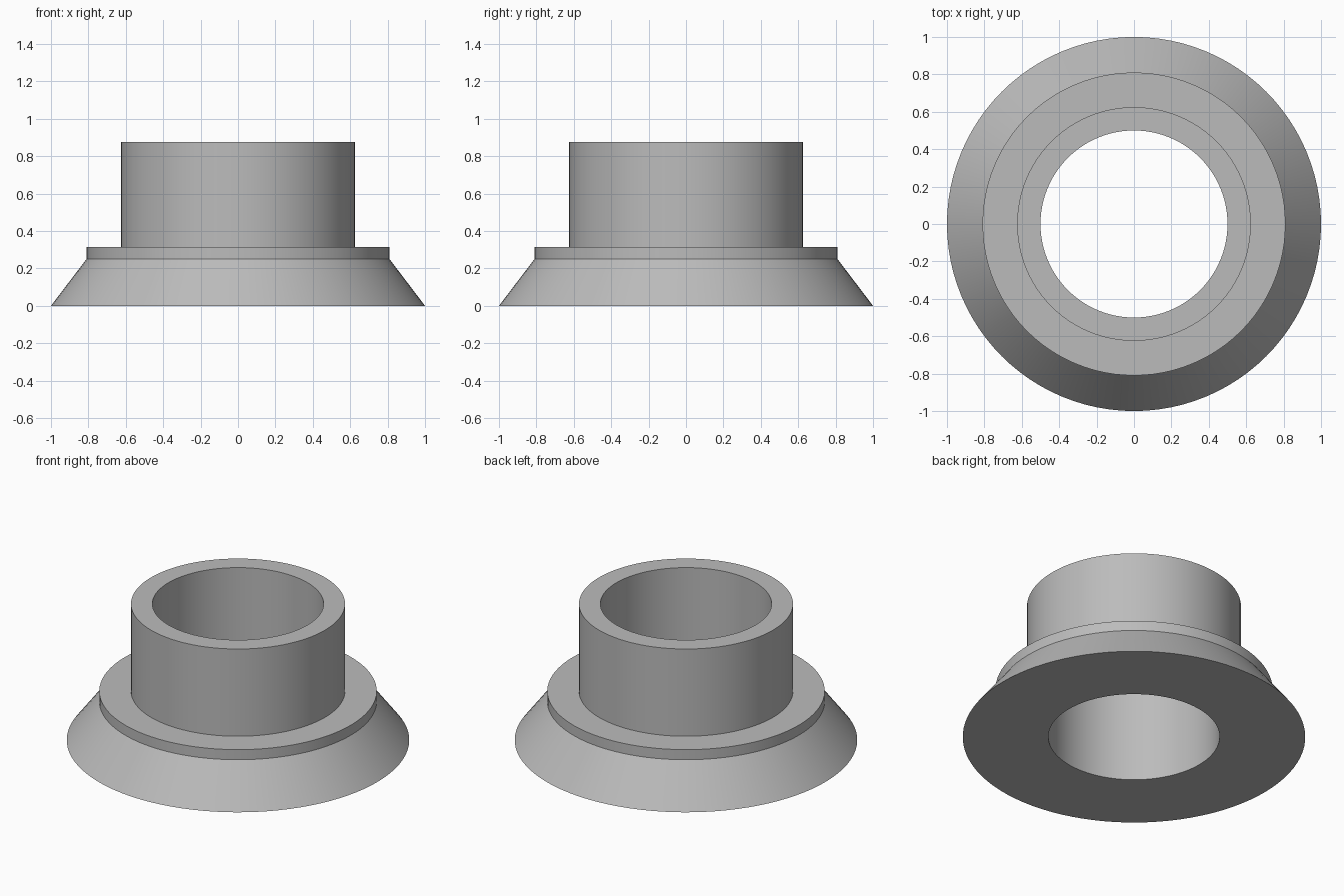
import bpy, bmesh, math

cube = bpy.data.objects.get("Cube")
if cube:
    bpy.data.objects.remove(cube, do_unlink=True)

SEGMENTS = 96

# Plain grey material
grey = bpy.data.materials.new("plain_grey")
grey.use_nodes = True
colour = (0.5, 0.5, 0.5, 1)
grey.diffuse_color = colour
grey.node_tree.nodes["Principled BSDF"].inputs["Base Color"].default_value = colour


def lathe(name, profile, material):
    """Revolve a closed (radius, height) profile around z."""
    mesh = bpy.data.meshes.new(name)
    bm = bmesh.new()
    verts = [bm.verts.new((r, 0, z)) for r, z in profile]
    edges = [bm.edges.new((a, b)) for a, b in zip(verts, verts[1:] + verts[:1])]
    bmesh.ops.spin(bm, geom=verts + edges, cent=(0, 0, 0), axis=(0, 0, 1),
                   angle=math.tau, steps=SEGMENTS, use_merge=True)
    bmesh.ops.remove_doubles(bm, verts=bm.verts, dist=0.0001)
    bmesh.ops.recalc_face_normals(bm, faces=bm.faces)
    bm.to_mesh(mesh)
    bm.free()
    mesh.materials.append(material)
    obj = bpy.data.objects.new(name, mesh)
    bpy.context.collection.objects.link(obj)
    bpy.ops.object.select_all(action="DESELECT")
    obj.select_set(True)
    bpy.context.view_layer.objects.active = obj
    bpy.ops.object.shade_smooth_by_angle(angle=math.radians(30))
    return obj


# Flared base, flange rim and tube, with a straight bore through all of them
bore, tube, rim, base = 0.5, 0.625, 0.81, 1.0
flare_top, rim_top, tube_top = 0.25, 0.315, 0.877
lathe("flanged_collar", [
    (bore, 0), (base, 0), (rim, flare_top), (rim, rim_top),
    (tube, rim_top), (tube, tube_top), (bore, tube_top),
], grey)
